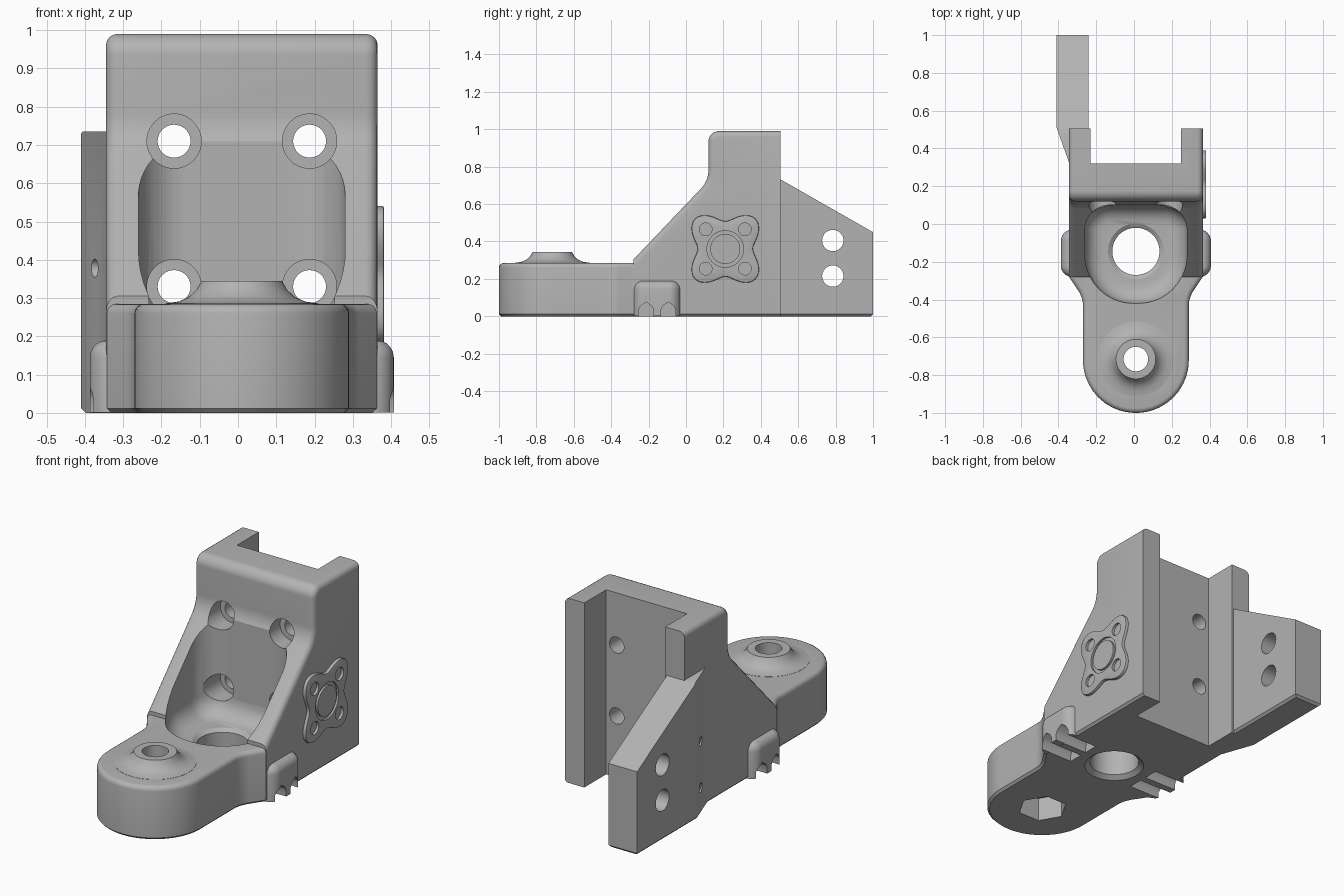
import bpy, bmesh, math
from mathutils import Vector

if "Cube" in bpy.data.objects:
    bpy.data.objects.remove(bpy.data.objects["Cube"])

CX = 0.01          # symmetry plane of the main body
SIDES = (-1, 1)

grey = bpy.data.materials.new("plain grey")
grey.use_nodes = True
grey.diffuse_color = (0.45, 0.45, 0.45, 1)
grey.node_tree.nodes["Principled BSDF"].inputs["Base Color"].default_value = (0.45, 0.45, 0.45, 1)


def finish(name, bm):
    bmesh.ops.remove_doubles(bm, verts=bm.verts, dist=1e-5)
    bmesh.ops.recalc_face_normals(bm, faces=bm.faces)
    me = bpy.data.meshes.new(name)
    bm.to_mesh(me)
    bm.free()
    me.materials.append(grey)
    ob = bpy.data.objects.new(name, me)
    bpy.context.collection.objects.link(ob)
    return ob


def rounded(corners, n=8):
    """Polygon from (u, v, radius) corners."""
    out = []
    for i, (u, v, r) in enumerate(corners):
        p = Vector((u, v))
        if r == 0:
            out.append(p)
            continue
        a = (Vector(corners[i - 1][:2]) - p).normalized()
        b = (Vector(corners[(i + 1) % len(corners)][:2]) - p).normalized()
        half = a.angle(b) / 2
        c = p + (a + b).normalized() * r / math.sin(half)
        t = r / math.tan(half)
        s, e = p + a * t - c, p + b * t - c
        out += [c + s.lerp(e, k / n).normalized() * r for k in range(n + 1)]
    return out


def circle(u, v, r, n=40, turn=0.0):
    return [(u + r * math.cos(turn + math.tau * k / n),
             v + r * math.sin(turn + math.tau * k / n)) for k in range(n)]


def prism(name, pts, axis, lo, hi):
    """Extrude a polygon along an axis: x uses (y,z), y uses (x,z), z uses (x,y)."""
    place = {"x": lambda u, v, w: (w, u, v), "y": lambda u, v, w: (u, w, v),
             "z": lambda u, v, w: (u, v, w)}[axis]
    bm = bmesh.new()
    rings = [[bm.verts.new(place(u, v, w)) for u, v in pts] for w in (lo, hi)]
    for ring in rings:
        bm.faces.new(ring)
    for i in range(len(pts)):
        bm.faces.new((rings[0][i - 1], rings[0][i], rings[1][i], rings[1][i - 1]))
    return finish(name, bm)


def lathe(name, profile, x, y, n=56):
    """Spin (radius, z) points about a vertical axis."""
    bm = bmesh.new()
    rings = [[bm.verts.new((u, v, z)) for u, v in circle(x, y, r, n)] for r, z in profile]
    for a, b in zip(rings, rings[1:]):
        for i in range(n):
            bm.faces.new((a[i - 1], a[i], b[i], b[i - 1]))
    bm.faces.new(rings[0])
    bm.faces.new(rings[-1])
    return finish(name, bm)


def bevel(ob, width, segments, rule):
    """Round the edges whose two end points satisfy the rule."""
    bm = bmesh.new()
    bm.from_mesh(ob.data)
    edges = [e for e in bm.edges if rule(e.verts[0].co, e.verts[1].co)]
    bmesh.ops.bevel(bm, geom=edges, offset=width, segments=segments, profile=0.5,
                    affect="EDGES", clamp_overlap=True)
    bm.to_mesh(ob.data)
    bm.free()


def at_height(z):
    return lambda a, b: abs(a.z - z) < 1e-4 and abs(b.z - z) < 1e-4


def combine(ob, other, operation):
    mod = ob.modifiers.new("join", "BOOLEAN")
    mod.operation, mod.solver, mod.object = operation, "EXACT", other
    bpy.context.view_layer.objects.active = ob
    bpy.ops.object.modifier_apply(modifier=mod.name)
    bpy.data.objects.remove(other)


def mirrored(half):
    """Close a half outline given as (offset from CX, y, radius)."""
    return rounded([(CX + u, v, r) for u, v, r in half]
                   + [(CX - u, v, r) for u, v, r in reversed(half)], 12)


# Main block with sloped front
profile = rounded([(0.505, 0, 0), (0.505, 0.99, 0), (0.12, 0.99, 0.055),
                   (0.12, 0.725, 0.14), (-0.28, 0.305, 0), (-0.28, 0, 0)])
body = prism("bracket_body", profile, "x", CX - 0.355, CX + 0.355)
bevel(body, 0.03, 4, lambda a, b: abs(a.x - b.x) < 1e-5 and max(a.z, b.z) > 0.32
      and min(a.y, b.y) < 0.5)
bevel(body, 0.012, 1, lambda a, b: at_height(0)(a, b) and abs(a.x - b.x) < 1e-5)

# Low rounded foot
foot = prism("foot", mirrored([(0.354, 0.3, 0), (0.354, -0.28, 0.03), (0.28, -0.39, 0.15),
                               (0.28, -1, 0.278)]), "z", 0, 0.285)
bevel(foot, 0.025, 4, at_height(0.285))
bevel(foot, 0.012, 1, at_height(0))
combine(body, foot, "UNION")

# Side bumps for the tie grooves
bump = prism("side_bumps", mirrored([(0.397, -0.03, 0.06), (0.397, -0.28, 0.06)]), "z", 0.001, 0.19)
bevel(bump, 0.045, 5, at_height(0.19))
combine(body, bump, "UNION")

# Flared boss on the foot
combine(body, lathe("boss", [(0.2, 0.2), (0.2, 0.286), (0.165, 0.291), (0.138, 0.303),
                             (0.118, 0.322), (0.105, 0.345)], CX, -0.715), "UNION")

# Rear arm with sloped top
arm = prism("rear_arm", [(-0.24, 0.4), (-0.24, 1), (-0.41, 1), (-0.41, 0.51), (-0.335, 0.3)],
            "z", 0, 0.735)
bevel(arm, 0.012, 1, lambda a, b: at_height(0)(a, b) and max(a.y, b.y) > 0.6)
combine(arm, prism("slope_cut", [(0.5, 0.735), (1.1, 0.393), (1.1, 1), (0.5, 1)],
                   "x", -0.6, 0), "DIFFERENCE")
combine(body, arm, "UNION")

# Raised emblem plate on the left side
outline = []
for k in range(80):
    t = math.tau * k / 80
    r = 0.188 - 0.04 * math.cos(4 * t)
    outline.append((0.21 + r * math.cos(t), 0.36 + r * math.sin(t)))
plate = prism("side_plate", outline, "x", 0.3, 0.382)
bevel(plate, 0.006, 2, lambda a, b: min(a.x, b.x) > 0.381)
ring = prism("ring_groove", circle(0.21, 0.36, 0.098), "x", 0.371, 0.5)
combine(ring, prism("ring_core", circle(0.21, 0.36, 0.08), "x", 0.3, 0.6), "DIFFERENCE")
combine(plate, ring, "DIFFERENCE")
for sy in SIDES:
    for sz in SIDES:
        combine(plate, prism("plate_hole", circle(0.21 + 0.105 * sy, 0.36 + 0.105 * sz, 0.034, 24),
                             "x", 0.368, 0.5), "DIFFERENCE")
combine(body, plate, "UNION")

# Scooped cavity and large vertical hole
cavity = prism("cavity", mirrored([(0.27, 0.1, 0.13), (0.27, -0.42, 0.255)]), "z", 0.185, 1.2)
bevel(cavity, 0.1, 6, at_height(0.185))
# keep the scoop below the sloped face only
combine(cavity, prism("cavity_limit", [(-0.6, 0.1), (0.2, 0.1), (0.2, 0.85), (-0.6, 0.85)],
                      "x", -1, 1), "INTERSECT")
combine(body, cavity, "DIFFERENCE")
combine(body, lathe("main_hole", [(0.15, -0.05), (0.15, 0), (0.125, 0.02), (0.125, 0.17),
                                  (0.15, 0.187), (0.15, 0.25)], CX, -0.145), "DIFFERENCE")

# Rear channel
combine(body, prism("rear_channel", [(CX - 0.24, 0.32), (CX + 0.24, 0.32),
                                     (CX + 0.24, 0.7), (CX - 0.24, 0.7)], "z", -0.1, 1.2), "DIFFERENCE")

# Four counterbored mounting holes
for sx in SIDES:
    for z in (0.33, 0.71):
        x = CX + 0.177 * sx
        combine(body, prism("counterbore", circle(x, z, 0.071), "y", -0.06, 0.19), "DIFFERENCE")
        combine(body, prism("screw_hole", circle(x, z, 0.043), "y", 0.1, 0.4), "DIFFERENCE")

# Boss hole and hexagonal nut pocket
combine(body, prism("boss_hole", circle(CX, -0.715, 0.065), "z", -0.1, 0.5), "DIFFERENCE")
combine(body, prism("nut_pocket", circle(CX, -0.715, 0.125, 6), "z", -0.1, 0.13), "DIFFERENCE")

# Arm cross holes and small pin holes
for z in (0.215, 0.405):
    combine(body, prism("arm_hole", circle(0.785, z, 0.057), "x", -0.6, -0.1), "DIFFERENCE")
for z in (0.13, 0.378):
    combine(body, prism("pin_hole", circle(0.41, z, 0.024, 20), "x", -0.5, -0.36), "DIFFERENCE")

# Pointed tie grooves under the bumps
for sx in SIDES:
    for y in (-0.213, -0.095):
        drop = [(y - 0.04, -0.05), (y + 0.04, -0.05), (y + 0.04, 0.035), (y + 0.03, 0.055),
                (y, 0.076), (y - 0.03, 0.055), (y - 0.04, 0.035)]
        lo, hi = sorted((CX + 0.2 * sx, CX + 0.5 * sx))
        combine(body, prism("tie_groove", drop, "x", lo, hi), "DIFFERENCE")

# Shading
bpy.ops.object.select_all(action="DESELECT")
body.select_set(True)
bpy.context.view_layer.objects.active = body
bpy.ops.object.shade_smooth_by_angle(angle=math.radians(30))
